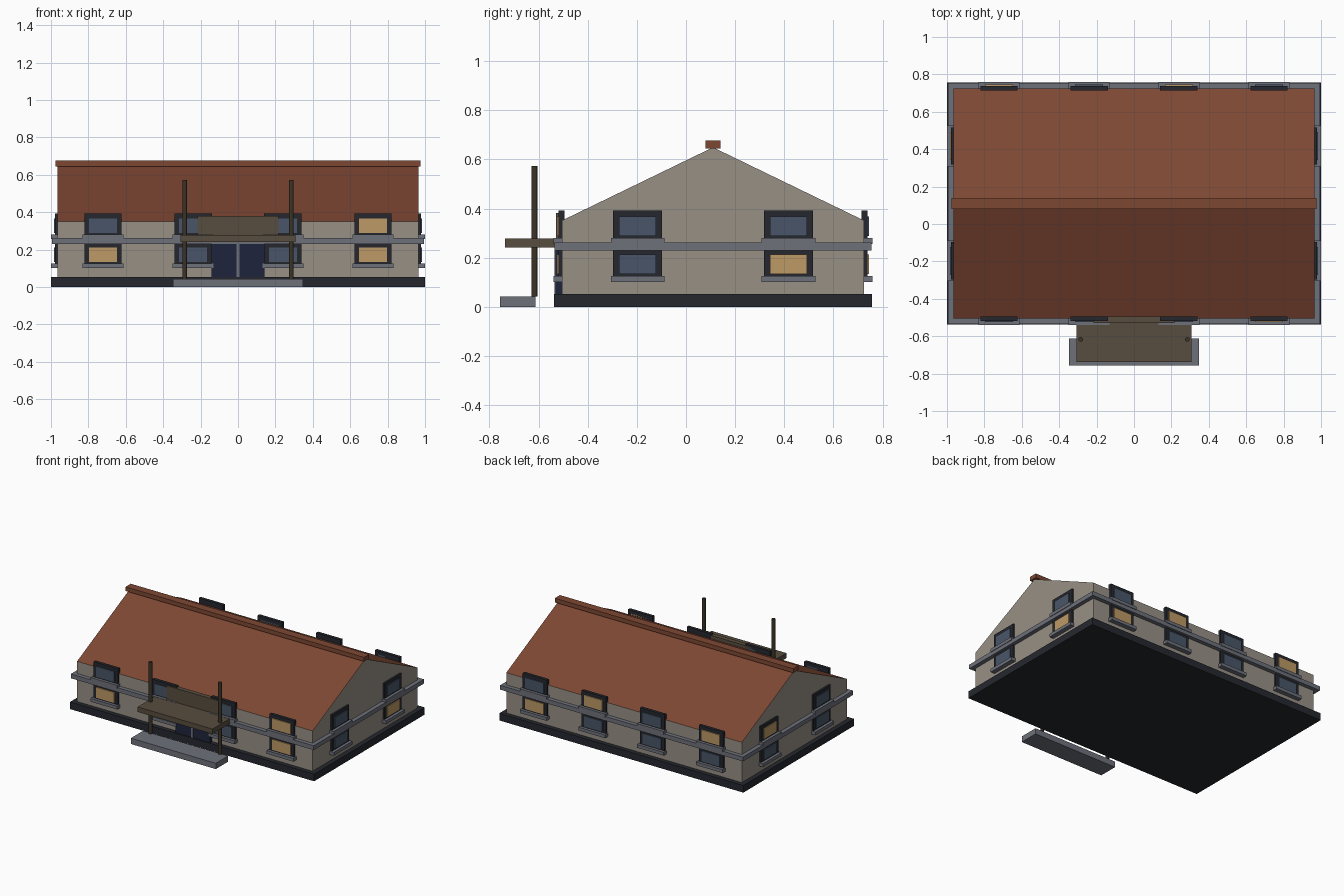
import bpy, bmesh

if "Cube" in bpy.data.objects:
    bpy.data.objects.remove(bpy.data.objects["Cube"])

def mat(name, r, g, b):
    m = bpy.data.materials.new(name)
    m.diffuse_color = [(c / 255) ** 2.2 for c in (r, g, b)] + [1]
    m.use_nodes = True
    m.node_tree.nodes["Principled BSDF"].inputs["Base Color"].default_value = m.diffuse_color
    return m

WALL = mat("plaster", 150, 143, 132)
ROOF = mat("roof_tile", 125, 73, 54)
DARK = mat("dark_stone", 42, 44, 50)
TRIM = mat("grey_trim", 110, 112, 122)
WARM = mat("lit_glass", 188, 152, 102)
BLUE = mat("dark_glass", 74, 86, 104)
NAVY = mat("door_paint", 36, 40, 62)
WOOD = mat("canopy_wood", 88, 78, 65)
POST = mat("post_wood", 62, 55, 44)

def finish(name, bm, *mats):
    bmesh.ops.recalc_face_normals(bm, faces=bm.faces)
    me = bpy.data.meshes.new(name)
    bm.to_mesh(me)
    bm.free()
    for m in mats:
        me.materials.append(m)
    ob = bpy.data.objects.new(name, me)
    bpy.context.collection.objects.link(ob)
    return ob

def box(name, lo, hi, m):
    bm = bmesh.new()
    bmesh.ops.create_cube(bm, size=1)
    for v in bm.verts:
        v.co = [lo[i] if v.co[i] < 0 else hi[i] for i in range(3)]
    return finish(name, bm, m)

# Main dimensions
CY = 0.11                 # centre line of the house in y
HX, HY = 0.965, 0.615     # half size of the walls
EAVE, RIDGE = 0.351, 0.649

# Gabled body, roof slopes coloured
bm = bmesh.new()
profile = [(CY - HY, 0.04), (CY + HY, 0.04), (CY + HY, EAVE), (CY, RIDGE), (CY - HY, EAVE)]
end = bm.faces.new([bm.verts.new((-HX, y, z)) for y, z in profile])
ext = bmesh.ops.extrude_face_region(bm, geom=[end], use_keep_orig=True)
bmesh.ops.translate(bm, vec=(2 * HX, 0, 0),
                    verts=[g for g in ext["geom"] if isinstance(g, bmesh.types.BMVert)])
bm.normal_update()
for f in bm.faces:
    f.material_index = int(f.calc_center_median().z > EAVE + 0.05 and abs(f.normal.x) < 0.5)
finish("walls_and_roof", bm, WALL, ROOF)

box("ridge_cap", (-0.977, CY - 0.03, 0.645), (0.977, CY + 0.03, 0.676), ROOF)
box("plinth", (-1, CY - 0.647, 0), (1, CY + 0.647, 0.053), DARK)
box("floor_band", (-0.995, CY - 0.645, 0.229), (0.995, CY + 0.645, 0.261), TRIM)

# Windows: frame, pane and sill on a wall facing the given axis direction
def window(side, along, z, lit):
    def part(name, half, z0, z1, depth, m):
        if side in ("front", "back"):
            s = -1 if side == "front" else 1
            ys = sorted((CY + s * (HY - 0.01), CY + s * (HY + depth)))
            box(f"{side}_{name}", (along - half, ys[0], z + z0), (along + half, ys[1], z + z1), m)
        else:
            s = -1 if side == "left" else 1
            xs = sorted((s * (HX - 0.01), s * (HX + depth)))
            box(f"{side}_{name}", (xs[0], along - half, z + z0), (xs[1], along + half, z + z1), m)
    part("window_frame", 0.1, -0.063, 0.063, 0.013, DARK)
    part("window_pane", 0.075, -0.04, 0.038, 0.02, WARM if lit else BLUE)
    part("window_sill", 0.109, -0.073, -0.049, 0.034, TRIM)

LOW, HIGH = 0.174, 0.329
LONG = (-0.722, -0.24, 0.24, 0.722)
SHORT = (CY - 0.307, CY + 0.307)
lit = {("front", LOW): (0, 3), ("front", HIGH): (3,), ("back", LOW): (3,), ("back", HIGH): (0, 2),
       ("right", LOW): (1,), ("left", HIGH): (1,)}
for side in ("front", "back", "left", "right"):
    for z in (LOW, HIGH):
        for i, a in enumerate(LONG if side in ("front", "back") else SHORT):
            window(side, a, z, i in lit.get((side, z), ()))

# Entrance: double door, centre strip, panel above, canopy, posts, step
F = CY - HY
box("double_door", (-0.142, F - 0.026, 0.05), (0.142, F + 0.01, 0.24), NAVY)
box("door_centre_strip", (-0.008, F - 0.031, 0.05), (0.008, F, 0.235), TRIM)
box("entrance_panel", (-0.217, F - 0.024, 0.275), (0.217, F + 0.01, 0.381), WOOD)
box("canopy", (-0.307, -0.737, 0.241), (0.307, -0.53, 0.278), WOOD)
box("entrance_step", (-0.348, -0.757, 0), (0.348, -0.613, 0.043), TRIM)
for s, n in ((-1, "left"), (1, "right")):
    bm = bmesh.new()
    bmesh.ops.create_cone(bm, cap_ends=True, segments=12, radius1=0.0125, radius2=0.0125, depth=0.53)
    bmesh.ops.translate(bm, verts=bm.verts, vec=(s * 0.285, -0.617, 0.308))
    finish(f"{n}_canopy_post", bm, POST)
